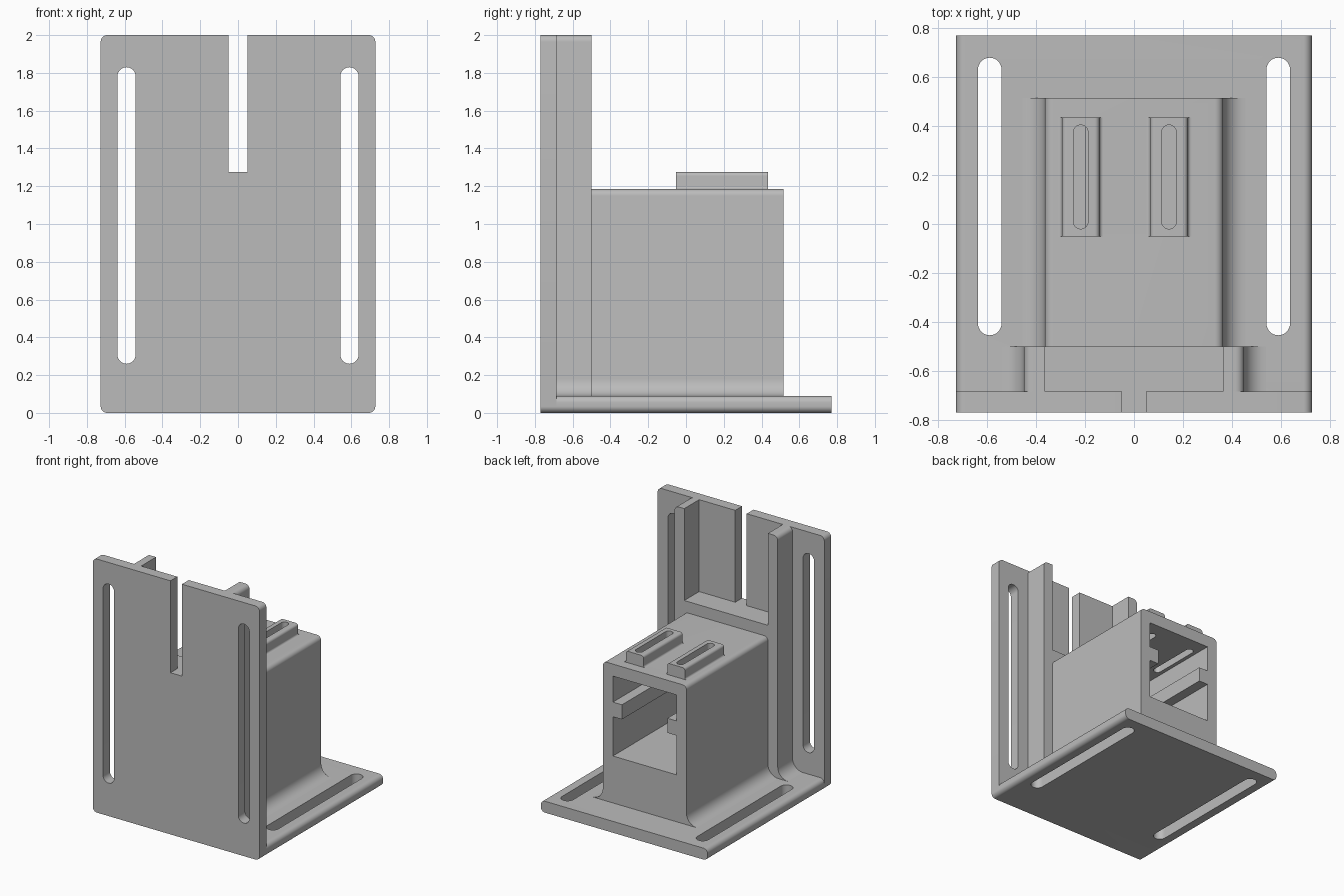
import bpy, bmesh, math

cube = bpy.data.objects.get("Cube")
if cube:
    bpy.data.objects.remove(cube, do_unlink=True)

grey = bpy.data.materials.new("plain grey")
grey.use_nodes = True
grey.diffuse_color = (0.5, 0.5, 0.5, 1)
grey.node_tree.nodes["Principled BSDF"].inputs["Base Color"].default_value = (0.5, 0.5, 0.5, 1)


def arc(cx, cy, r, start, end, steps=8):
    angles = [math.radians(start + (end - start) * i / steps) for i in range(steps + 1)]
    return [(cx + r * math.cos(a), cy + r * math.sin(a)) for a in angles]


def rounded_rect(x0, x1, v0, v1, r):
    if r == 0:
        return [(x0, v0), (x1, v0), (x1, v1), (x0, v1)]
    pts = (arc(x1 - r, v0 + r, r, -90, 0) + arc(x1 - r, v1 - r, r, 0, 90)
           + arc(x0 + r, v1 - r, r, 90, 180) + arc(x0 + r, v0 + r, r, 180, 270))
    out = []
    for p in pts:
        if not out or math.dist(p, out[-1]) > 1e-5:
            out.append(p)
    if math.dist(out[0], out[-1]) < 1e-5:
        out.pop()
    return out


def footed_profile(cx, half, z0, z1, fillet, r):
    # upright block with flared feet and rounded top corners
    side = arc(half + fillet, z0 + fillet, fillet, 270, 180) + arc(half - r, z1 - r, r, 0, 90)
    return [(cx + x, z) for x, z in side] + [(cx - x, z) for x, z in reversed(side)]


def prism(name, outline, lo, hi, axis="Y"):
    place = (lambda u, v, d: (u, d, v)) if axis == "Y" else (lambda u, v, d: (u, v, d))
    bm = bmesh.new()
    a = [bm.verts.new(place(u, v, lo)) for u, v in outline]
    b = [bm.verts.new(place(u, v, hi)) for u, v in outline]
    bm.faces.new(a)
    bm.faces.new(b)
    for i in range(len(a)):
        j = (i + 1) % len(a)
        bm.faces.new((a[i], a[j], b[j], b[i]))
    bmesh.ops.recalc_face_normals(bm, faces=bm.faces)
    mesh = bpy.data.meshes.new(name)
    bm.to_mesh(mesh)
    bm.free()
    mesh.materials.append(grey)
    obj = bpy.data.objects.new(name, mesh)
    bpy.context.collection.objects.link(obj)
    return obj


def activate(obj):
    bpy.ops.object.select_all(action="DESELECT")
    obj.select_set(True)
    bpy.context.view_layer.objects.active = obj


def cut(obj, outline, lo, hi, axis="Y"):
    cutter = prism("cutter", outline, lo, hi, axis)
    cutter.hide_render = True
    mod = obj.modifiers.new("cut", "BOOLEAN")
    mod.operation = "DIFFERENCE"
    mod.solver = "EXACT"
    mod.object = cutter
    activate(obj)
    bpy.ops.object.modifier_apply(modifier=mod.name)
    bpy.data.objects.remove(cutter, do_unlink=True)


W, BACK, FRONT = 0.727, 0.77, -0.77
PLATE, STEP, BOX_END = -0.685, -0.5, 0.515
FLOOR, BOX_TOP, STEP_TOP = 0.09, 1.185, 1.275

# Front and base plates with long slots on both sides
front = prism("front_plate", rounded_rect(-W, W, 0, 2, 0.035), FRONT, PLATE)
base = prism("base_plate", rounded_rect(-W, W, 0, FLOOR, 0.035), PLATE, BACK)
for s in (-1, 1):
    x = 0.59 * s
    cut(front, rounded_rect(x - 0.048, x + 0.048, 0.26, 1.83, 0.048), -1, -0.6)
    cut(base, rounded_rect(x - 0.048, x + 0.048, -0.455, 0.68, 0.048), -0.1, 0.2, "Z")
cut(front, rounded_rect(-0.05, 0.05, STEP_TOP, 2.1, 0), -1, -0.6)

# Bracing block with two tall ribs
ribs = prism("rib_block", footed_profile(0, 0.45, FLOOR, 2, 0.09, 0.035), PLATE, STEP)
cut(ribs, rounded_rect(-0.365, 0.365, STEP_TOP, 2.1, 0), -0.8, -0.4)

# Socket housing, open at the rear
housing = prism("housing", footed_profile(0, 0.365, FLOOR, BOX_TOP, 0.09, 0.035), STEP, BOX_END)
cut(housing, rounded_rect(-0.277, 0.277, 0.46, 1.09, 0), STEP + 0.02, 0.7)

# Slotted raised pads on the housing roof
parts = [front, base, ribs, housing]
for side, x in (("right", -0.218), ("left", 0.143)):
    pad = prism(side + "_pad", footed_profile(x, 0.077, BOX_TOP, STEP_TOP, 0.015, 0.02), -0.052, 0.435)
    slot = rounded_rect(x - 0.03, x + 0.03, -0.02, 0.405, 0.03)
    cut(pad, slot, 1.0, 1.4, "Z")
    cut(housing, slot, 1.0, 1.4, "Z")
    parts.append(pad)

# Guide rails inside the socket
for side, x0, x1 in (("right", -0.277, -0.198), ("left", 0.198, 0.277)):
    parts.append(prism(side + "_rail", rounded_rect(x0, x1, 0.77, 0.885, 0), STEP + 0.02, BOX_END))

for obj in parts:
    activate(obj)
    bpy.ops.object.shade_smooth_by_angle()
